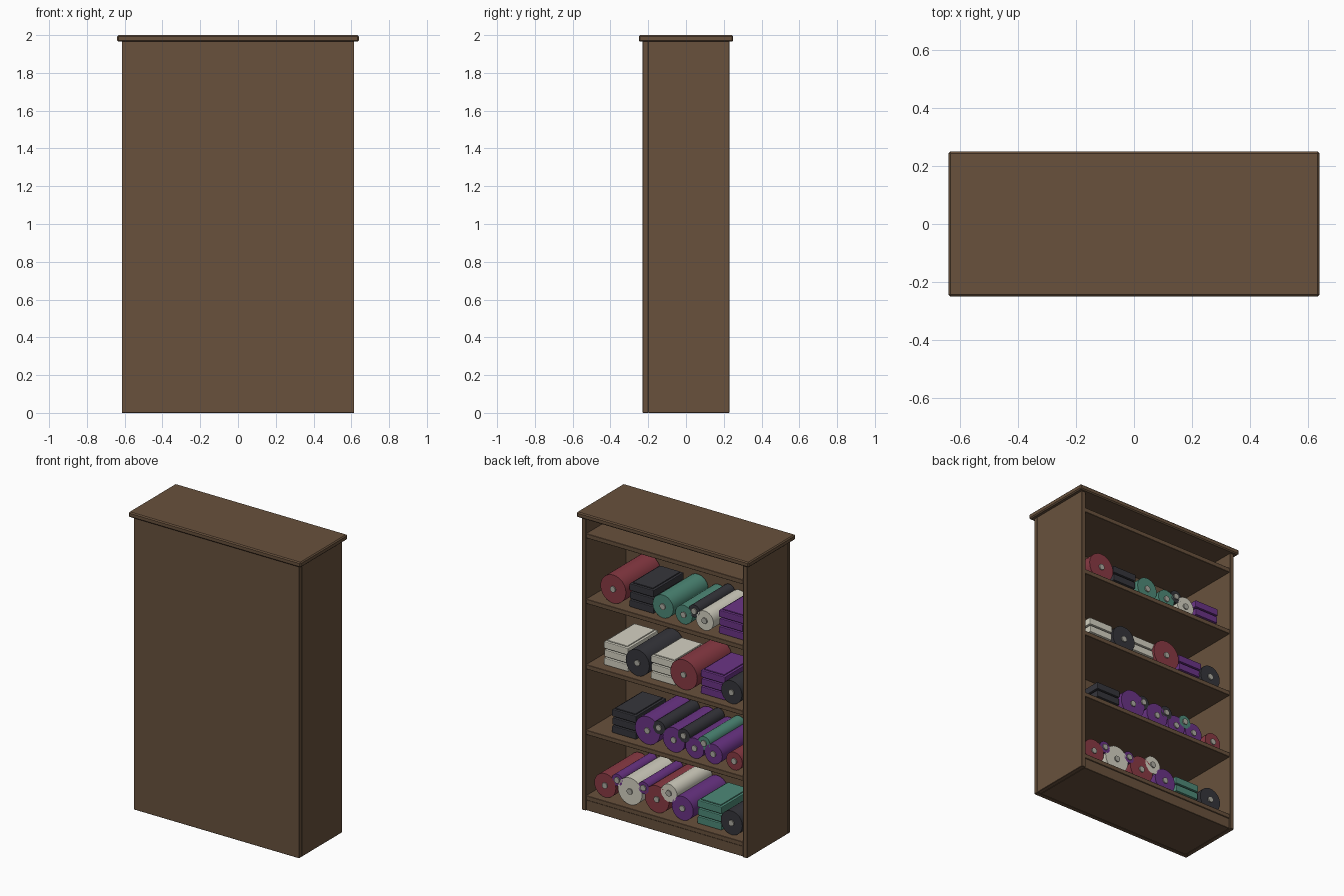
import bpy
import bmesh
import math
from mathutils import Matrix, Vector

cube = bpy.data.objects.get("Cube")
if cube:
    bpy.data.objects.remove(cube, do_unlink=True)


def make_material(name, rgb):
    mat = bpy.data.materials.new(name)
    mat.use_nodes = True
    mat.diffuse_color = (*rgb, 1)
    bsdf = mat.node_tree.nodes["Principled BSDF"]
    bsdf.inputs["Base Color"].default_value = (*rgb, 1)
    bsdf.inputs["Roughness"].default_value = 0.8
    return mat


WOOD = make_material("brown wood", (0.14, 0.083, 0.046))
CORE = make_material("grey cardboard", (0.42, 0.41, 0.36))
CLOTH = {
    "red": make_material("red cloth", (0.25, 0.042, 0.057)),
    "teal": make_material("teal cloth", (0.075, 0.25, 0.185)),
    "purple": make_material("purple cloth", (0.145, 0.034, 0.235)),
    "black": make_material("charcoal cloth", (0.036, 0.036, 0.044)),
    "cream": make_material("cream cloth", (0.66, 0.64, 0.54)),
}


def finish(bm, name, mats):
    mesh = bpy.data.meshes.new(name)
    bm.to_mesh(mesh)
    bm.free()
    for mat in mats:
        mesh.materials.append(mat)
    obj = bpy.data.objects.new(name, mesh)
    bpy.context.collection.objects.link(obj)
    return obj


def add_box(bm, lo, hi):
    lo, hi = Vector(lo), Vector(hi)
    matrix = Matrix.Translation((lo + hi) / 2) @ Matrix.Diagonal((*(hi - lo), 1))
    bmesh.ops.create_cube(bm, size=1, matrix=matrix)


def bevel(obj, width, segments=1):
    mod = obj.modifiers.new("soft edges", "BEVEL")
    mod.width = width
    mod.segments = segments


def board(name, lo, hi, width=0.002):
    bm = bmesh.new()
    add_box(bm, lo, hi)
    bevel(finish(bm, name, [WOOD]), width)


# Cabinet measurements
W, D, H = 0.615, 0.23, 1.968
T = 0.03
SHELVES = (0.10, 0.54, 0.98, 1.42, 1.86)

# Cabinet: closed panel towards the front, open shelves at the rear
board("closed_panel", (-W, -D, 0), (W, -D + T, H))
for side, name in ((1, "left_side"), (-1, "right_side")):
    inner, outer = sorted((side * (W - T), side * W))
    board(name, (inner, -D + T, 0), (outer, D, H))
board("base_plinth", (T - W, T - D, 0), (W - T, D - 0.008, 0.07))
for i, z in enumerate(SHELVES):
    board(f"shelf_{i + 1}", (T - W, T - D, z - T), (W - T, D - 0.004, z))
board("top_board", (-0.64, -0.25, H - 0.003), (0.64, 0.25, 2.0), 0.007)


def add_cylinder(bm, x, z, radius, y0, y1, sides, index):
    matrix = Matrix.Translation((x, (y0 + y1) / 2, z)) @ Matrix.Rotation(math.pi / 2, 4, "X")
    made = bmesh.ops.create_cone(bm, cap_ends=True, segments=sides, radius1=radius,
                                 radius2=radius, depth=y1 - y0, matrix=matrix)
    for face in {f for v in made["verts"] for f in v.link_faces}:
        face.material_index = index


def roll(name, colour, x, z, radius):
    """Bolt of cloth around a cardboard tube, lying front to back."""
    bm = bmesh.new()
    add_cylinder(bm, x, z, radius, -0.19, 0.18, 24, 0)
    add_cylinder(bm, x, z, 0.02, -0.196, 0.188, 10, 1)
    obj = finish(bm, name, [CLOTH[colour], CORE])
    bpy.ops.object.select_all(action="DESELECT")
    obj.select_set(True)
    bpy.context.view_layer.objects.active = obj
    bpy.ops.object.shade_smooth_by_angle(angle=math.radians(35))


def stack(name, colour, x, floor):
    """Three folded lengths of cloth, each with a narrower upper fold."""
    bm = bmesh.new()
    layer = 0.055
    for i in range(3):
        z = floor + i * layer
        half = 0.09 - 0.003 * (i % 2)
        add_box(bm, (x - half, -0.155, z), (x + half, 0.165, z + layer - 0.009))
        add_box(bm, (x - half + 0.014, -0.141, z + layer - 0.009),
                (x + half - 0.014, 0.151, z + layer))
    bevel(finish(bm, name, [CLOTH[colour]]), 0.005, 2)


# Goods per shelf: rolls (colour, x, radius), propped rolls (colour, x, height, radius)
ROWS = [
    dict(rolls=[("red", 0.475, 0.08), ("cream", 0.29, 0.09), ("red", 0.09, 0.09),
                ("purple", -0.10, 0.08), ("black", -0.465, 0.08)],
         propped=[("purple", 0.385, 0.14, 0.04), ("purple", 0.19, 0.14, 0.04),
                  ("cream", 0.0, 0.155, 0.06)],
         stacks=[("teal", -0.29)]),
    dict(rolls=[("purple", 0.16, 0.093), ("purple", -0.035, 0.082), ("purple", -0.19, 0.068),
                ("purple", -0.33, 0.066), ("red", -0.485, 0.06)],
         propped=[("black", 0.075, 0.135, 0.045), ("black", -0.11, 0.13, 0.045),
                  ("teal", -0.26, 0.12, 0.045)],
         stacks=[("black", 0.345)]),
    dict(rolls=[("black", 0.234, 0.088), ("red", -0.11, 0.1), ("black", -0.465, 0.077)],
         propped=[],
         stacks=[("cream", 0.405), ("cream", 0.055), ("purple", -0.315)]),
    dict(rolls=[("red", 0.415, 0.095), ("teal", 0.045, 0.077), ("teal", -0.11, 0.063),
                ("cream", -0.265, 0.065)],
         propped=[("black", -0.188, 0.108, 0.042)],
         stacks=[("black", 0.215), ("purple", -0.45)]),
]

for level, row in enumerate(ROWS):
    floor = SHELVES[level]
    tag = f"shelf_{level + 1}"
    for i, (colour, x, r) in enumerate(row["rolls"]):
        roll(f"{colour}_cloth_roll_{tag}_{i + 1}", colour, x, floor + r, r)
    for i, (colour, x, h, r) in enumerate(row["propped"]):
        roll(f"{colour}_upper_roll_{tag}_{i + 1}", colour, x, floor + h, r)
    for i, (colour, x) in enumerate(row["stacks"]):
        stack(f"{colour}_folded_cloth_{tag}_{i + 1}", colour, x, floor)
